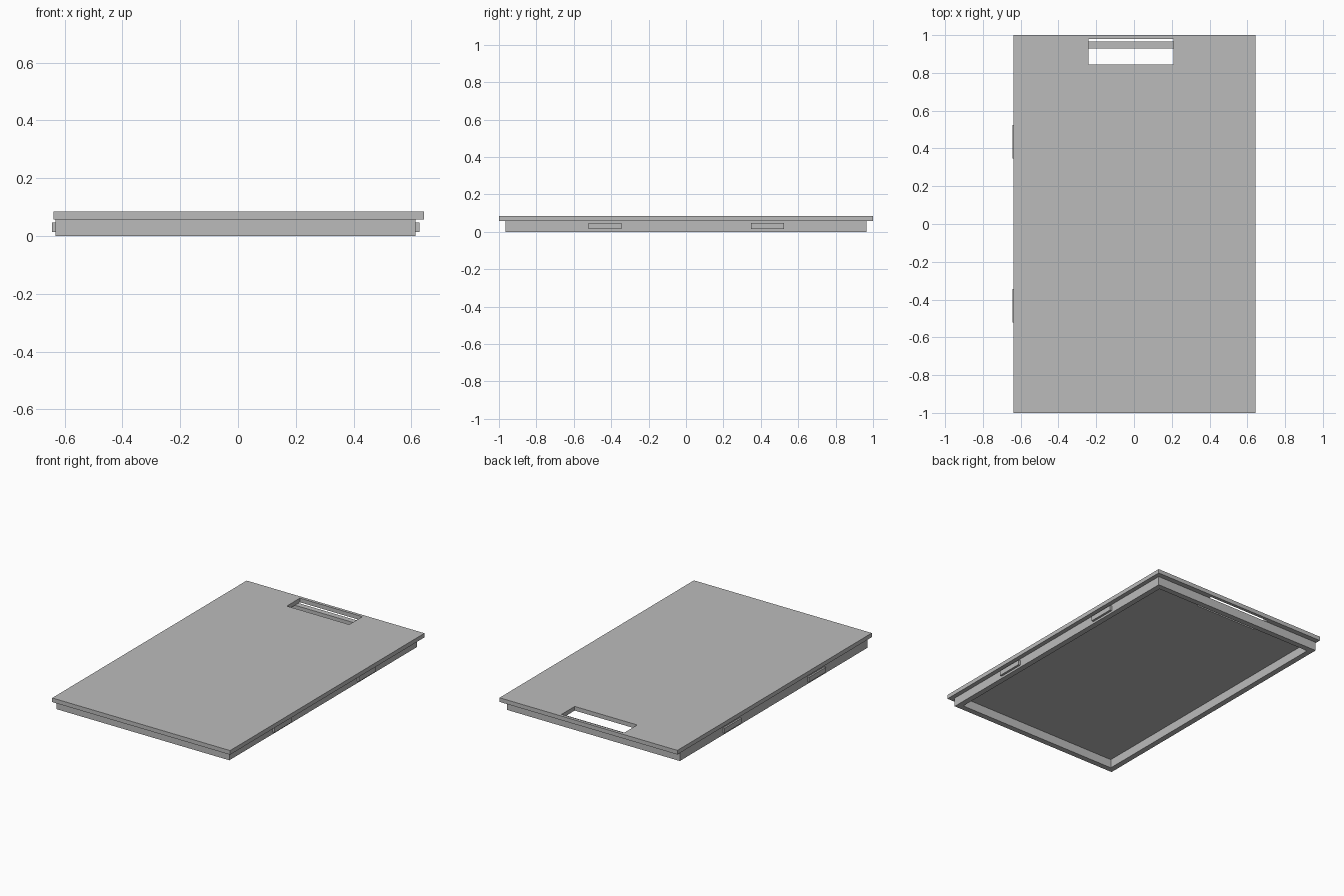
import bpy
import bmesh

cube = bpy.data.objects.get("Cube")
if cube:
    bpy.data.objects.remove(cube, do_unlink=True)

grey = bpy.data.materials.new("plain grey")
grey.use_nodes = True
COLOUR = (0.5, 0.5, 0.5, 1)
grey.diffuse_color = COLOUR
grey.node_tree.nodes["Principled BSDF"].inputs["Base Color"].default_value = COLOUR


def add_object(name, bm):
    mesh = bpy.data.meshes.new(name)
    bmesh.ops.recalc_face_normals(bm, faces=bm.faces)
    bm.to_mesh(mesh)
    bm.free()
    mesh.materials.append(grey)
    obj = bpy.data.objects.new(name, mesh)
    bpy.context.collection.objects.link(obj)
    return obj


def corners(rect):
    x0, x1, y0, y1 = rect
    return [(x0, y0), (x1, y0), (x1, y1), (x0, y1)]


def box(name, rect, z0, z1):
    bm = bmesh.new()
    base = bm.faces.new([bm.verts.new((x, y, z0)) for x, y in corners(rect)])
    top = bmesh.ops.extrude_face_region(bm, geom=[base])["geom"]
    verts = [v for v in top if isinstance(v, bmesh.types.BMVert)]
    bmesh.ops.translate(bm, verts=verts, vec=(0, 0, z1 - z0))
    return add_object(name, bm)


def ring(name, outer, inner, z0, z1):
    """Rectangular slab with a rectangular opening through it."""
    bm = bmesh.new()
    loops = [[bm.verts.new((x, y, z)) for x, y in corners(rect)]
             for rect, z in ((outer, z0), (outer, z1), (inner, z1), (inner, z0))]
    for a, b in zip(loops, loops[1:] + loops[:1]):
        for i in range(4):
            j = (i + 1) % 4
            bm.faces.new((a[i], a[j], b[j], b[i]))
    return add_object(name, bm)


# Cover panel with its hand slot
UNDERSIDE, TOP = 0.057, 0.084
ring("cover_panel", (-0.638, 0.643, -1, 1), (-0.24, 0.21, 0.845, 0.98), UNDERSIDE, TOP)

# Open frame beneath the panel, offset towards one side
LEFT, RIGHT, END, BAR = 0.614, -0.632, 0.966, 0.037
ring("support_frame", (RIGHT, LEFT, -END, END),
     (RIGHT + BAR, LEFT - BAR, -END + BAR, END - BAR), 0, UNDERSIDE)

# Two locating tabs on each long side
for side, x0, x1 in (("left", LEFT, 0.628), ("right", -0.643, RIGHT)):
    for place, y in (("front", -0.433), ("back", 0.435)):
        box(f"{side}_{place}_tab", (x0, x1, y - 0.088, y + 0.088), 0.014, 0.046)
